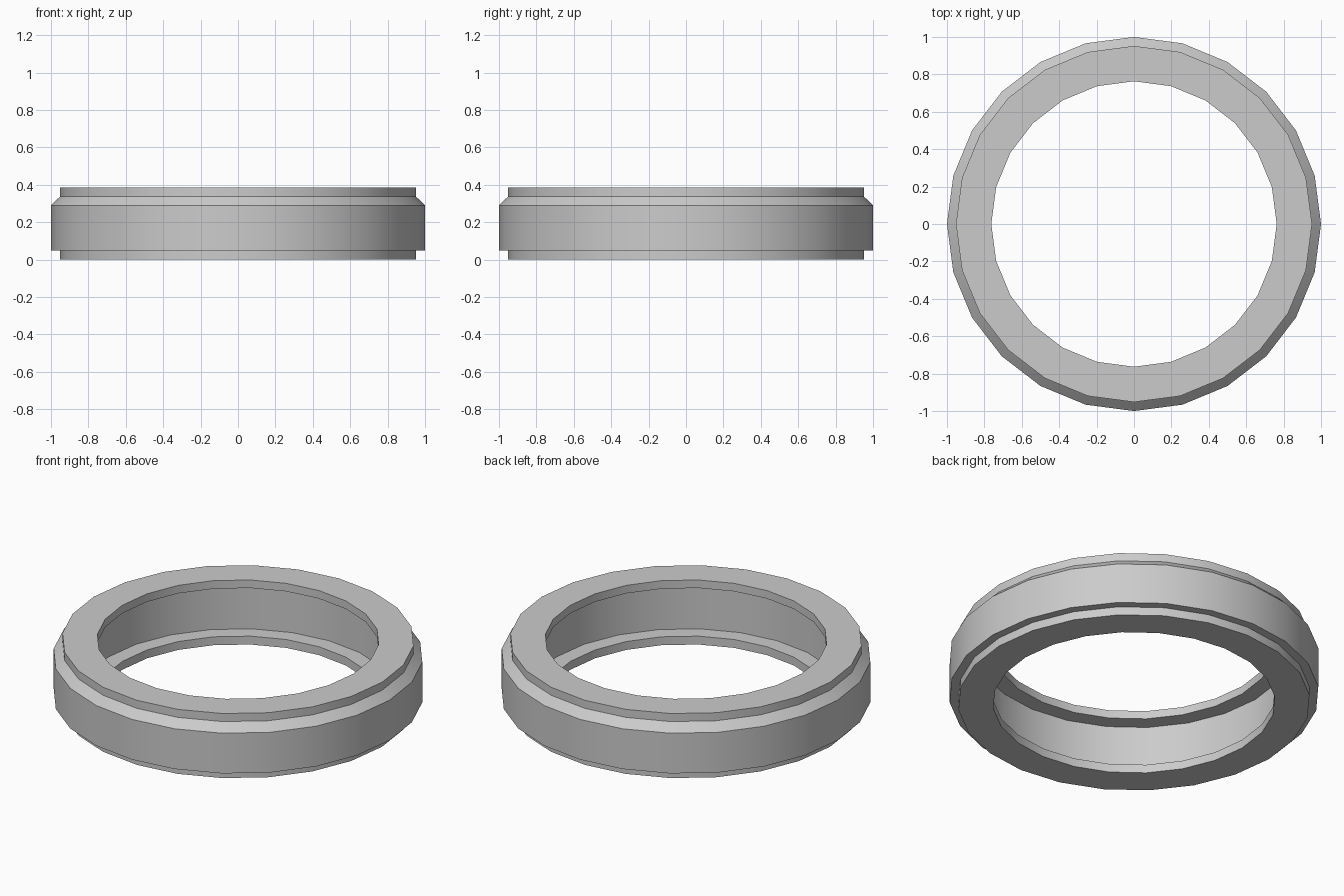
import bpy, bmesh
from math import cos, sin, tau

if "Cube" in bpy.data.objects:
    bpy.data.objects.remove(bpy.data.objects["Cube"])

SIDES = 24

# Closed cross-section (radius, z): stepped outside with a chamfer, channel inside
PROFILE = [
    (0.763, 0.0), (0.952, 0.0), (0.952, 0.05), (1.0, 0.05),
    (1.0, 0.29), (0.952, 0.337), (0.952, 0.385), (0.763, 0.385),
    (0.763, 0.337), (0.857, 0.337), (0.857, 0.05), (0.763, 0.05),
]


def lathe(name, profile, sides):
    bm = bmesh.new()
    rings = [[bm.verts.new((r * cos(tau * i / sides), r * sin(tau * i / sides), z))
              for r, z in profile] for i in range(sides)]
    n = len(profile)
    for i in range(sides):
        a, b = rings[i], rings[(i + 1) % sides]
        for j in range(n):
            k = (j + 1) % n
            bm.faces.new((a[j], b[j], b[k], a[k]))
    bmesh.ops.recalc_face_normals(bm, faces=bm.faces)
    mesh = bpy.data.meshes.new(name)
    bm.to_mesh(mesh)
    bm.free()
    obj = bpy.data.objects.new(name, mesh)
    bpy.context.collection.objects.link(obj)
    return obj


# Ring body, smooth around and sharp at the steps
ring = lathe("stepped_ring", PROFILE, SIDES)
bpy.context.view_layer.objects.active = ring
ring.select_set(True)
bpy.ops.object.shade_smooth_by_angle(angle=0.52)
